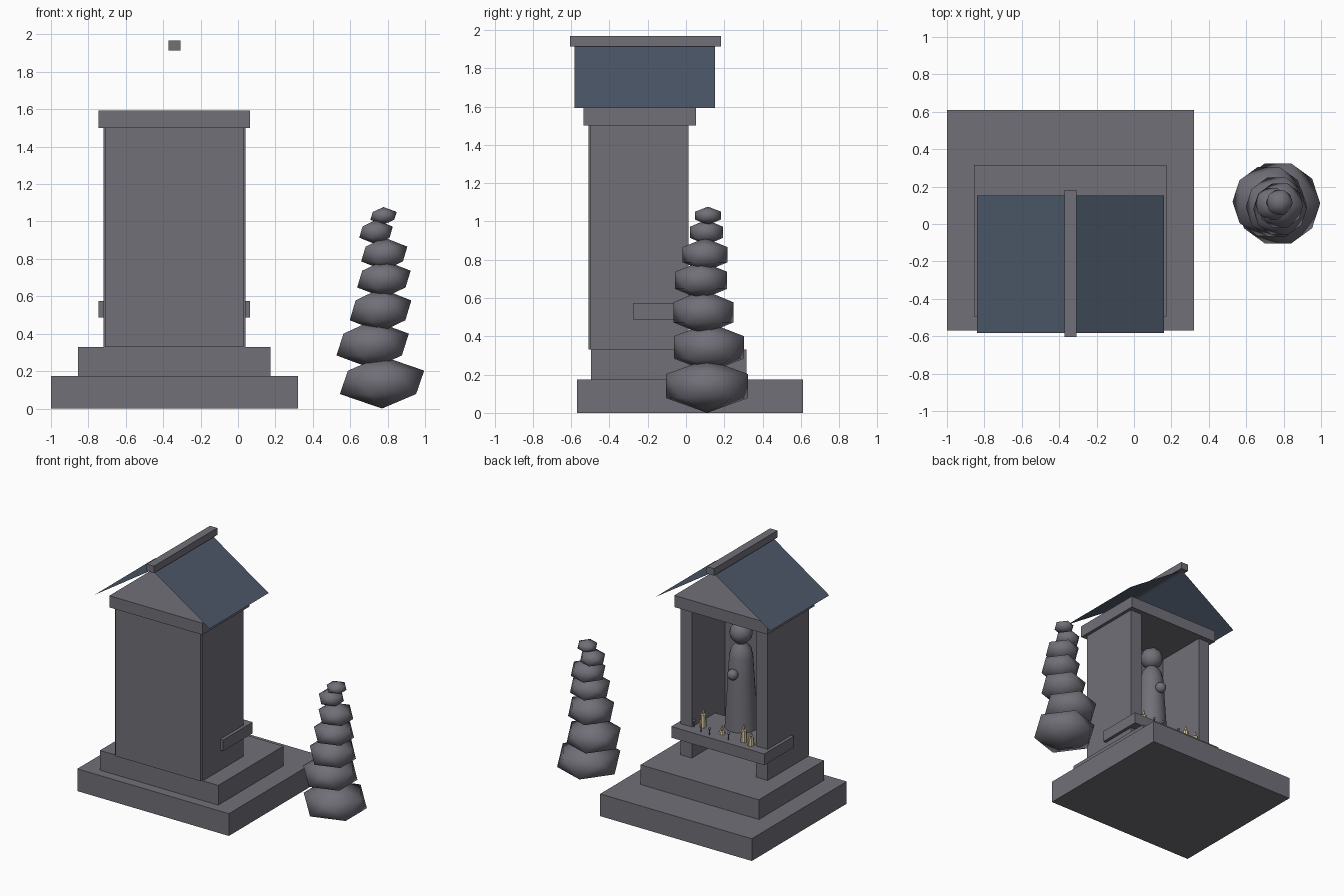
import bpy, bmesh, math
from mathutils import Vector

if "Cube" in bpy.data.objects:
    bpy.data.objects.remove(bpy.data.objects["Cube"])


def material(name, rgb):
    m = bpy.data.materials.new(name)
    m.diffuse_color = (*rgb, 1)
    m.use_nodes = True
    m.node_tree.nodes["Principled BSDF"].inputs["Base Color"].default_value = m.diffuse_color
    return m


STONE = material("grey_stone", (0.165, 0.16, 0.188))
SLATE = material("blue_slate", (0.074, 0.098, 0.142))
WAX = material("cream_wax", (0.68, 0.56, 0.34))


def finish(name, bm, mat, smooth=False):
    me = bpy.data.meshes.new(name)
    bmesh.ops.recalc_face_normals(bm, faces=bm.faces)
    for f in bm.faces:
        f.smooth = smooth
    bm.to_mesh(me)
    bm.free()
    me.materials.append(mat)
    ob = bpy.data.objects.new(name, me)
    bpy.context.collection.objects.link(ob)
    return ob


def box(name, x, y, z, mat=STONE):
    bm = bmesh.new()
    bmesh.ops.create_cube(bm, size=1)
    for v in bm.verts:
        v.co = Vector([(a + b) / 2 + c * (b - a) for (a, b), c in zip((x, y, z), v.co)])
    return finish(name, bm, mat)


def ball(name, loc, radius, height=None, detail=1, mat=STONE):
    bm = bmesh.new()
    bmesh.ops.create_icosphere(bm, subdivisions=detail, radius=1)
    bmesh.ops.scale(bm, vec=(radius, radius, height or radius), verts=bm.verts)
    bmesh.ops.translate(bm, vec=loc, verts=bm.verts)
    return finish(name, bm, mat, True)


def lathe(name, loc, profile, sides, mat=STONE):
    bm = bmesh.new()
    rings = [[bm.verts.new((loc[0] + r * math.cos(i * math.tau / sides),
                            loc[1] + r * math.sin(i * math.tau / sides), loc[2] + z))
              for i in range(sides)] for r, z in profile]
    for a, b in zip(rings, rings[1:]):
        for i in range(sides):
            j = (i + 1) % sides
            bm.faces.new((a[i], a[j], b[j], b[i]))
    bm.faces.new(rings[0][::-1])
    bm.faces.new(rings[-1])
    ob = finish(name, bm, mat, True)
    bpy.context.view_layer.objects.active = ob
    ob.select_set(True)
    bpy.ops.object.shade_smooth_by_angle(angle=math.radians(40))
    ob.select_set(False)
    return ob


CX = -0.34  # centre line of the shrine

# Stepped plinth
box("lower_plinth", (-1.0, 0.32), (-0.57, 0.61), (0, 0.175))
box("upper_plinth", (-0.855, 0.175), (-0.495, 0.315), (0.175, 0.33))

# Niche walls, open towards +y
box("rear_wall", (CX - 0.37, CX + 0.37), (-0.51, -0.40), (0.33, 1.5))
for side, s in (("left", -1), ("right", 1)):
    xs = sorted((CX + s * 0.28, CX + s * 0.38))
    box(side + "_wall", xs, (-0.5, 0.013), (0.33, 1.5))
box("offering_shelf", (CX - 0.405, CX + 0.405), (-0.277, 0.09), (0.487, 0.575))
box("ceiling_slab", (CX - 0.405, CX + 0.405), (-0.535, 0.052), (1.5, 1.592))

# Open-gabled roof of two thin sheets, with a ridge beam
for side, s in (("left", -1), ("right", 1)):
    bm = bmesh.new()
    bm.faces.new([bm.verts.new(p) for p in (
        (CX, -0.582, 1.92), (CX + s * 0.5, -0.582, 1.592),
        (CX + s * 0.5, 0.152, 1.592), (CX, 0.152, 1.92))])
    ob = finish(side + "_roof_sheet", bm, SLATE)
    if ob.data.polygons[0].normal.z < 0:
        ob.data.flip_normals()
box("ridge_beam", (CX - 0.032, CX + 0.032), (-0.605, 0.182), (1.913, 1.968))

# Robed statue with clasped hands
lathe("statue_robe", (CX, -0.2, 0.575),
      [(0.12, 0), (0.112, 0.15), (0.098, 0.38), (0.087, 0.56), (0.072, 0.62), (0.04, 0.66)], 16)
ball("statue_head", (CX, -0.2, 1.315), 0.086, detail=2)
ball("statue_hands", (CX, -0.095, 1.02), 0.042, detail=2)

# Candles with pointed flames
for i, (x, y, h) in enumerate([(-0.125, -0.036, 0.10), (-0.504, 0.0, 0.09),
                               (-0.58, 0.02, 0.06), (-0.30, -0.02, 0.02)]):
    lathe(f"candle_{i + 1}", (x, y, 0.575),
          [(0.024, 0), (0.02, h), (0.008, h + 0.002)], 8, WAX)
    lathe(f"flame_{i + 1}", (x, y, 0.575 + h),
          [(0.006, 0), (0.012, 0.018), (0.002, 0.045)], 6, WAX)

# Small round-headed offering sticks
for i, (x, y) in enumerate([(-0.07, 0.0), (-0.16, 0.045), (-0.24, 0.05), (-0.40, 0.04)]):
    lathe(f"offering_stem_{i + 1}", (x, y, 0.575), [(0.004, 0), (0.004, 0.045)], 6)
    ball(f"offering_bud_{i + 1}", (x, y, 0.625), 0.012)

# Cypress of stacked flattened lumps: x, y, z, radius, half height
for i, (x, y, z, r, h) in enumerate([
        (0.77, 0.11, 0.14, 0.252, 0.14), (0.72, 0.12, 0.342, 0.216, 0.13),
        (0.762, 0.091, 0.525, 0.184, 0.118), (0.78, 0.079, 0.692, 0.16, 0.1),
        (0.782, 0.10, 0.826, 0.138, 0.088), (0.738, 0.107, 0.943, 0.1, 0.066),
        (0.778, 0.115, 1.03, 0.079, 0.047)]):
    ball(f"tree_lump_{i + 1}", (x, y, z), r, h)
